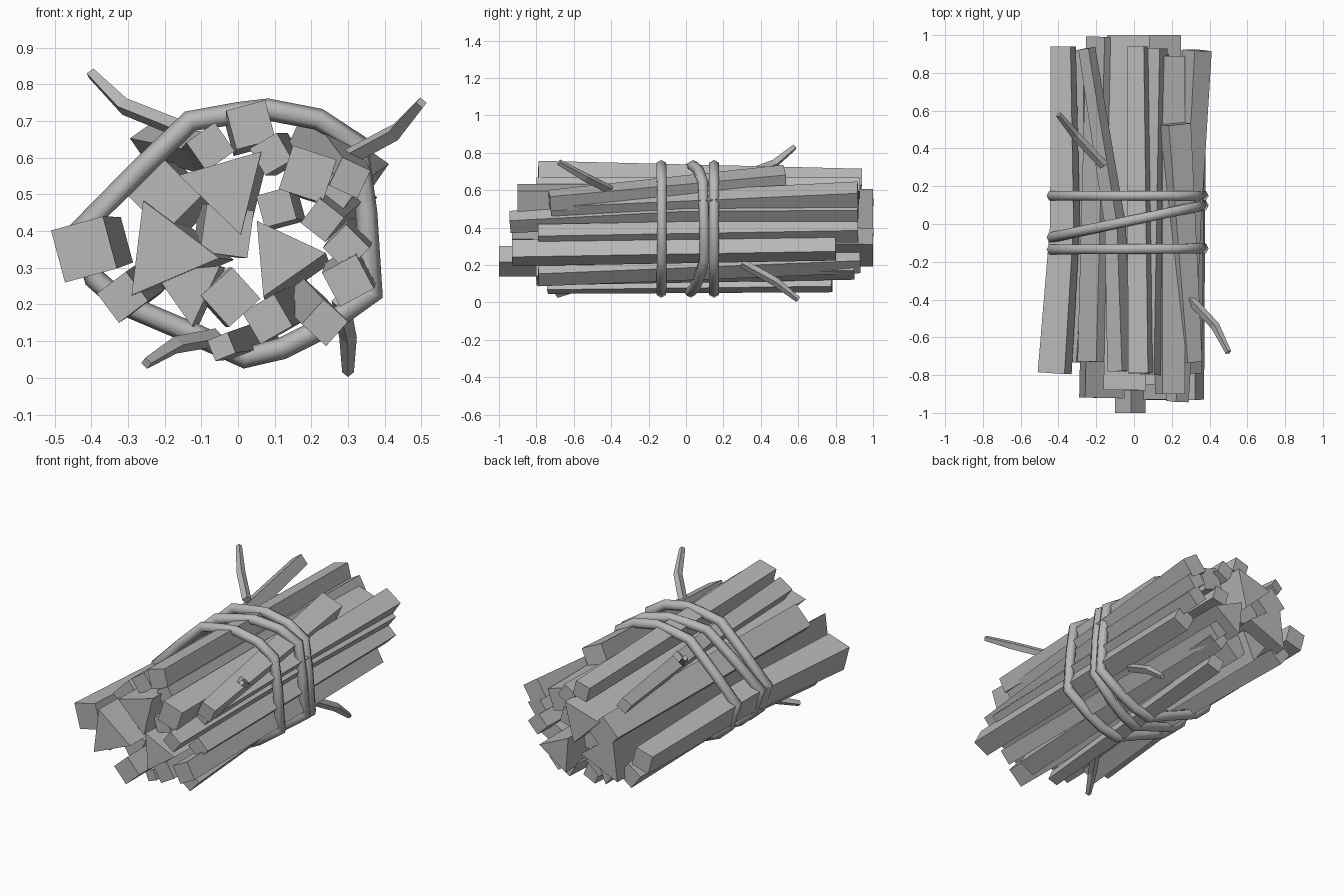
import bpy
import bmesh
from math import cos, sin, radians
from mathutils import Vector

default_cube = bpy.data.objects.get("Cube")
if default_cube:
    bpy.data.objects.remove(default_cube, do_unlink=True)

UP = Vector((0, 0, 1))
ALONG = Vector((0, 1, 0))

wood = bpy.data.materials.new("plain grey wood")
wood.use_nodes = True
GREY = (0.48, 0.48, 0.48, 1)
wood.diffuse_color = GREY
wood.node_tree.nodes["Principled BSDF"].inputs["Base Color"].default_value = GREY


def sweep(name, points, radii, sides=4, turn=0, closed=False, reference=UP, smooth=False):
    """Sweep a regular polygon along a path; open paths get flat end caps."""
    points = [Vector(p) for p in points]
    count = len(points)
    bm = bmesh.new()
    rings = []
    for i, point in enumerate(points):
        before = points[i - 1] if closed or i else point
        after = points[(i + 1) % count] if closed or i < count - 1 else point
        tangent = (after - before).normalized()
        across = tangent.cross(reference).normalized()
        above = across.cross(tangent)
        ring = []
        for k in range(sides):
            angle = radians(turn + 360 * k / sides)
            offset = across * cos(angle) + above * sin(angle)
            ring.append(bm.verts.new(point + offset * radii[i]))
        rings.append(ring)
    for i in range(count if closed else count - 1):
        a, b = rings[i], rings[(i + 1) % count]
        for k in range(sides):
            n = (k + 1) % sides
            bm.faces.new((a[k], a[n], b[n], b[k]))
    if not closed:
        bm.faces.new(rings[0])
        bm.faces.new(rings[-1])
    bmesh.ops.recalc_face_normals(bm, faces=bm.faces[:])
    mesh = bpy.data.meshes.new(name)
    bm.to_mesh(mesh)
    bm.free()
    mesh.materials.append(wood)
    for face in mesh.polygons:
        face.use_smooth = smooth
    obj = bpy.data.objects.new(name, mesh)
    bpy.context.collection.objects.link(obj)


def square_stick(name, front, back, width, tilt, waist=None, back_width=None):
    """Square stick; the optional waist is the (x, z) where the ropes pull it in."""
    back_width = back_width or width
    path, widths = [front, back], [width, back_width]
    if waist:
        path.insert(1, (waist[0], 0, waist[1]))
        widths.insert(1, (width + back_width) / 2)
    sweep(name, path, [w * 0.707 for w in widths], 4, 45 + tilt)


def split_stick(name, front, back, radius, corner):
    sweep(name, [front, back], [radius] * 2, 3, corner)


# Square sticks, upper half of the bundle
square_stick("top_stick", (.035, -.79, .69), (.02, .94, .66), .11, 15, back_width=.09)
square_stick("top_left_stick", (-.075, -.78, .63), (-.25, .93, .645), .095, 35, (-.1, .615), .065)
square_stick("left_upper_stick", (-.2, -.73, .495), (-.155, .99, .48), .14, 45)
square_stick("top_right_stick", (.305, -.73, .545), (.215, .53, .65), .085, -25, back_width=.13)
square_stick("right_upper_stick", (.19, -.9, .555), (.19, .89, .55), .125, -18)
square_stick("outer_right_stick", (.26, -.72, .5), (.335, .92, .57), .09, 55, (.285, .53), .11)
square_stick("upper_core_stick", (.09, -.8, .61), (.12, .93, .61), .085, 30)
square_stick("small_core_stick", (.105, -.85, .465), (.13, .9, .46), .09, 15)
square_stick("right_middle_stick", (.23, -.94, .43), (.32, .92, .485), .085, 52, (.285, .48))

# Square sticks, lower half of the bundle
square_stick("left_big_stick", (-.42, -.79, .35), (-.375, .94, .36), .147, 15, (-.365, .36), .11)
square_stick("left_lower_stick", (-.315, -.73, .22), (-.28, .92, .24), .1, 37, (-.27, .25))
square_stick("middle_stick", (-.03, -.78, .4), (-.05, .92, .4), .13, -8)
square_stick("bottom_core_stick", (-.02, -1, .22), (-.03, .85, .22), .115, 42)
square_stick("bottom_stick", (-.045, -.74, .085), (.065, .78, .11), .06, 22, back_width=.085)
square_stick("bottom_right_stick", (.08, -.8, .16), (.14, .9, .19), .1, 30)
square_stick("lower_right_stick", (.237, -.79, .15), (.17, .93, .22), .09, 48)
square_stick("outer_lower_stick", (.3, -.93, .265), (.31, .8, .295), .105, 28)
square_stick("outer_middle_stick", (.295, -.79, .355), (.315, .92, .385), .09, 45)

# Triangular split logs
split_stick("left_split_log", (-.2, -.92, .345), (-.16, .99, .34), .15, -7)
split_stick("upper_split_log", (-.03, -.88, .52), (-.01, 1, .51), .135, 46)
split_stick("right_split_log", (.12, -.93, .33), (.13, 1, .3), .12, 5)
split_stick("small_split_log", (-.135, -.78, .245), (-.12, .9, .24), .105, 35)

# Rope outline around the bundle as (x, z) corners
OUTLINE = [(-.435, .4), (-.27, .565), (-.13, .7), (0, .722), (.08, .732),
           (.22, .705), (.325, .64), (.35, .45), (.367, .23), (.22, .13),
           (.12, .08), (.02, .055), (-.11, .115), (-.31, .2), (-.39, .27)]


def rope(name, y_left, y_right):
    """Closed loop whose y runs from the left side to the right side."""
    slope = (y_right - y_left) / 0.8
    path = [(x, y_left + (x + 0.43) * slope, z) for x, z in OUTLINE]
    sweep(name, path, [0.03] * len(path), 6, 0, True, ALONG, True)


rope("front_rope", -.135, -.13)
rope("slanted_rope", -.07, .1)
rope("back_rope", .15, .15)

# Bent twigs poking out of the bundle
twig_size = [0.025, 0.024, 0.016]
sweep("upper_right_twig", [(.28, -.38, .59), (.43, -.54, .67), (.5, -.68, .75)], twig_size)
sweep("upper_left_twig", [(-.16, .31, .68), (-.31, .47, .74), (-.4, .58, .83)], twig_size)
sweep("lower_right_twig", [(.28, .3, .21), (.3, .48, .11), (.3, .6, .015)], twig_size)
sweep("lower_left_twig", [(-.06, -.4, .11), (-.17, -.56, .09), (-.25, -.69, .04)], twig_size)
